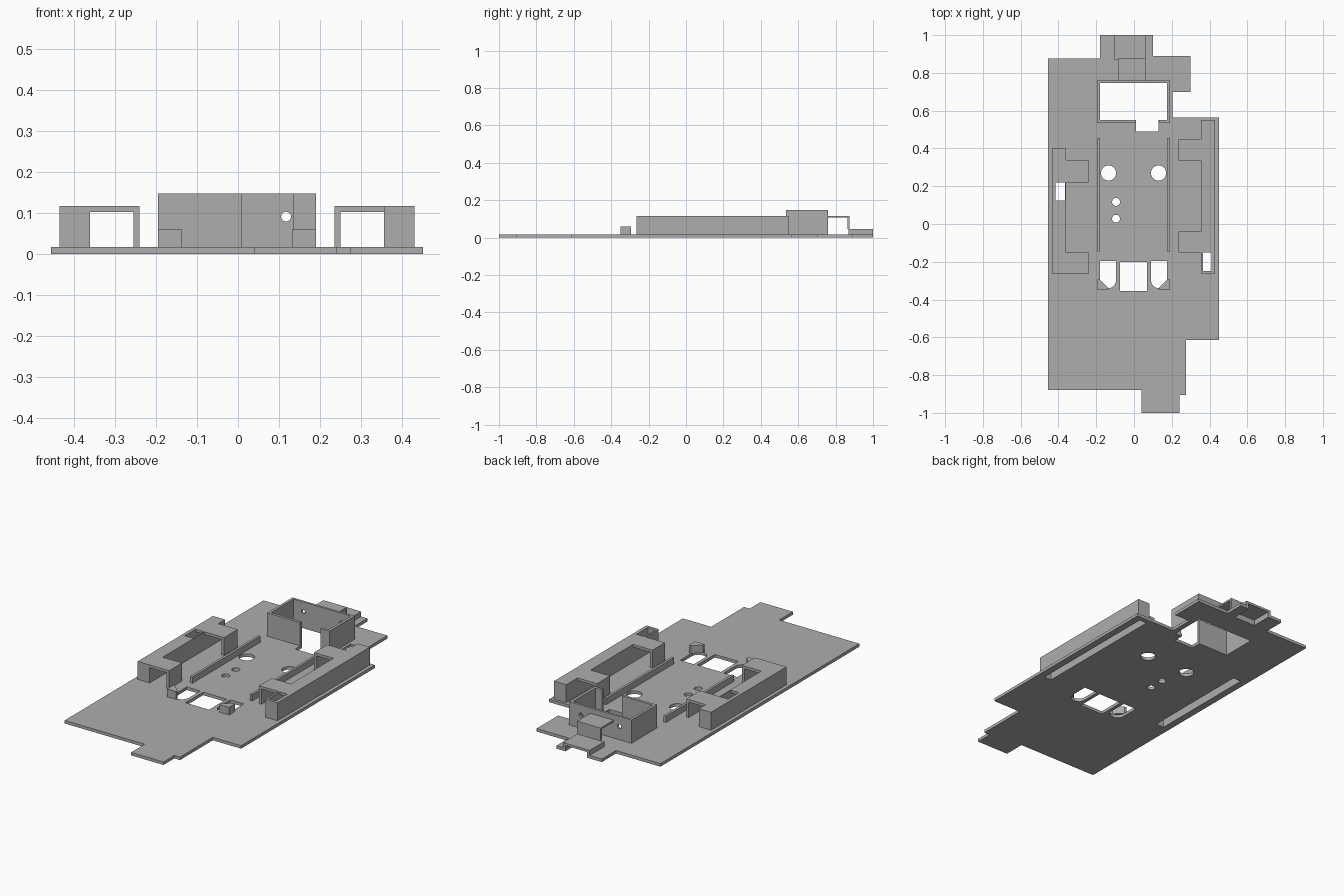
import bpy, bmesh, math
from mathutils import Matrix

cube = bpy.data.objects.get("Cube")
if cube:
    bpy.data.objects.remove(cube, do_unlink=True)

grey = bpy.data.materials.new("plain grey")
grey.use_nodes = True
COLOUR = (0.42, 0.42, 0.42, 1)
grey.diffuse_color = COLOUR
grey.node_tree.nodes["Principled BSDF"].inputs["Base Color"].default_value = COLOUR

T = 0.017   # base plate thickness


def rect(x0, x1, y0, y1):
    return [(x0, y0), (x1, y0), (x1, y1), (x0, y1)]


def arc(cx, cy, r, a0=0, a1=360, n=32):
    return [(cx + r * math.cos(math.radians(a0 + (a1 - a0) * i / n)),
             cy + r * math.sin(math.radians(a0 + (a1 - a0) * i / n)))
            for i in range(n if a1 - a0 == 360 else n + 1)]


def solid(name, prisms, matrix=None):
    """One object made of upright prisms, each (outline, bottom, top)."""
    bm = bmesh.new()
    for pts, z0, z1 in prisms:
        face = bm.faces.new([bm.verts.new((x, y, z0)) for x, y in pts])
        ext = bmesh.ops.extrude_face_region(bm, geom=[face])
        verts = [g for g in ext["geom"] if isinstance(g, bmesh.types.BMVert)]
        bmesh.ops.translate(bm, verts=verts, vec=(0, 0, z1 - z0))
    bmesh.ops.recalc_face_normals(bm, faces=bm.faces[:])
    if matrix:
        bm.transform(matrix)
    mesh = bpy.data.meshes.new(name)
    bm.to_mesh(mesh)
    bm.free()
    mesh.materials.append(grey)
    ob = bpy.data.objects.new(name, mesh)
    bpy.context.collection.objects.link(ob)
    return ob


def cut(ob, cutter):
    """Subtract the cutter, then drop it."""
    cutter.hide_render = True
    mod = ob.modifiers.new("cut", "BOOLEAN")
    mod.operation, mod.solver, mod.object = "DIFFERENCE", "EXACT", cutter
    bpy.context.view_layer.objects.active = ob
    bpy.ops.object.modifier_apply(modifier=mod.name)
    bpy.data.objects.remove(cutter, do_unlink=True)


# Base plate with stepped outline
outline = [(-0.455, -0.88), (0.04, -0.88), (0.04, -1), (0.24, -1), (0.24, -0.905),
           (0.275, -0.905), (0.275, -0.615), (0.45, -0.615), (0.45, 0.565),
           (0.205, 0.565), (0.205, 0.7), (0.3, 0.7), (0.3, 0.89), (0.1, 0.89),
           (0.1, 1), (-0.18, 1), (-0.18, 0.875), (-0.455, 0.875)]
plate = solid("base_plate", [(outline, 0, T)])

# Openings through the plate
window = [(-0.18, 0.55), (0.01, 0.55), (0.01, 0.49), (0.13, 0.49),
          (0.13, 0.55), (0.175, 0.55), (0.175, 0.747), (-0.18, 0.747)]
openings = [window, rect(-0.075, 0.07, -0.355, -0.2),
            arc(-0.135, 0.27, 0.04), arc(0.13, 0.27, 0.04),
            arc(-0.095, 0.117, 0.021), arc(-0.095, 0.028, 0.021),
            rect(-0.415, -0.365, -0.25, 0.385), rect(0.365, 0.41, -0.25, 0.535),
            rect(-0.09, 0.045, 0.885, 1.1)]
for cx in (-0.137, 0.132):
    openings.append([(cx + 0.042, -0.197), (cx - 0.042, -0.197)]
                    + arc(cx, -0.298, 0.042, 180, 360, 16))
cut(plate, solid("opening_cutter", [(p, -0.1, 0.1) for p in openings]))

# Four-walled box around the window, front wall with a gap
BOX_TOP = 0.147
box = solid("box_side_and_front_walls", [
    (rect(-0.195, -0.18, 0.535, 0.76), T, BOX_TOP),
    (rect(0.175, 0.19, 0.535, 0.76), T, BOX_TOP),
    (rect(-0.18, 0.01, 0.535, 0.55), T, BOX_TOP),
    (rect(0.135, 0.175, 0.535, 0.55), T, BOX_TOP)])
back = solid("box_back_wall", [(rect(-0.18, 0.175, 0.747, 0.76), T, BOX_TOP)])
cut(back, solid("screw_hole_cutter",
                [(arc(x, 0.091, 0.012, n=20), -0.9, -0.6) for x in (-0.12, 0.117)],
                Matrix.Rotation(math.radians(90), 4, "X")))


# Hollow side channels with bridge arms reaching inward
def channel(name, s, outer, hollow_out, hollow_in, inner, tip, y0, y1, arms, hole):
    def r(a, b, c, d):
        return rect(min(s * a, s * b), max(s * a, s * b), c, d)
    top, under, end = 0.117, 0.102, 0.015
    parts = [(r(outer, hollow_out, y0, y1), T, top),
             (r(hollow_in, inner, y0, y1), T, top),
             (r(hollow_out, hollow_in, y0, y0 + end), T, top),
             (r(hollow_out, hollow_in, y1 - end, y1), T, top)]
    # Roof on either side of its opening
    for a, b in ((y0 + end, hole[0]), (hole[1], y1 - end)):
        if b - a > 0.001:
            parts.append((r(hollow_out, hollow_in, a, b), under, top))
    for a, b in arms:
        parts.append((r(inner, tip, a, b), under, top))
        parts.append((r(tip + 0.015, tip, a, b), T, under))
    solid(name, parts)


channel("right_channel", -1, 0.435, 0.415, 0.365, 0.36, 0.24, -0.265, 0.4,
        [(-0.265, -0.15), (0.22, 0.34)], (0.125, 0.22))
channel("left_channel", 1, 0.43, 0.41, 0.365, 0.355, 0.235, -0.265, 0.55,
        [(-0.15, -0.04), (0.335, 0.45)], (-0.25, -0.15))

# Thin guide rails and chamfered stop blocks, mirrored about the window centre
MID = -0.0025
for side, s in (("right", -1), ("left", 1)):
    def m(pts):
        return [(MID + s * x, y) for x, y in pts]
    solid(side + "_guide_rail", [(m(rect(0.178, 0.192, -0.145, 0.455)), T, 0.052)])
    solid(side + "_stop_block", [(m([(0.192, -0.295), (0.178, -0.295), (0.134, -0.338),
                                     (0.134, -0.35), (0.192, -0.35)]), T, 0.06)])

# Rear bracket: high shelf, upright and low hood
solid("rear_shelf", [(rect(-0.085, 0.06, 0.76, 0.875), 0.107, 0.117),
                     (rect(-0.085, 0.06, 0.863, 0.875), 0.045, 0.107)])
solid("rear_hood", [(rect(-0.105, 0.06, 0.87, 1), 0.032, 0.045),
                    (rect(-0.105, -0.09, 0.87, 1), T, 0.032),
                    (rect(0.045, 0.06, 0.87, 1), T, 0.032),
                    (rect(-0.09, 0.045, 0.87, 0.885), T, 0.032)])
